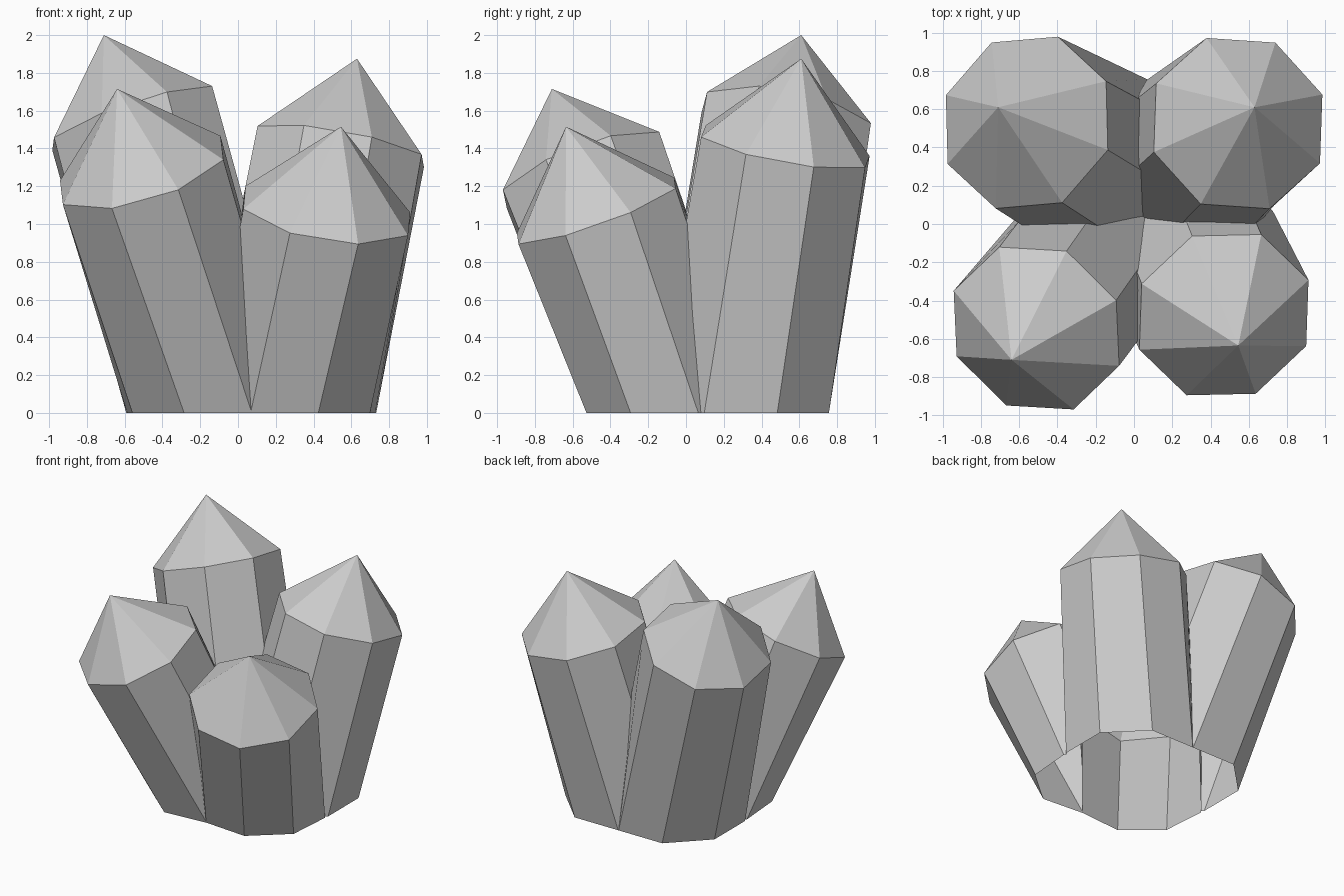
import bpy, bmesh, math
from mathutils import Vector

if "Cube" in bpy.data.objects:
    bpy.data.objects.remove(bpy.data.objects["Cube"])

SIDES = 8
RADIUS = 0.478   # rim radius of every crystal


def ring(center, u, v, radius, phase):
    return [center + radius * (u * math.cos(a) + v * math.sin(a))
            for a in (math.radians(phase) + math.tau * i / SIDES for i in range(SIDES))]


def crystal(name, base_xy, base_r, base_phase, rim_center, rim_phase, apex):
    """Leaning eight-sided prism with a pointed tip; its foot runs below z = 0."""
    c, tip = Vector(rim_center), Vector(apex)
    n = (tip - c).normalized()
    u = (Vector((1, 0, 0)) - n * n.x).normalized()
    v = n.cross(u)
    rim = ring(c, u, v, RADIUS, rim_phase)
    base = ring(Vector((*base_xy, 0)), Vector((1, 0, 0)), Vector((0, 1, 0)), base_r, base_phase)
    foot = [b + (b - r) * 0.15 for b, r in zip(base, rim)]

    bm = bmesh.new()
    lo = [bm.verts.new(p) for p in foot]
    hi = [bm.verts.new(p) for p in rim]
    top = bm.verts.new(tip)
    for i in range(SIDES):
        j = (i + 1) % SIDES
        bm.faces.new((lo[i], lo[j], hi[j], hi[i]))
        bm.faces.new((hi[i], hi[j], top))
    bm.faces.new(lo[::-1])
    bmesh.ops.triangulate(bm, faces=[f for f in bm.faces if len(f.verts) == SIDES])
    bmesh.ops.recalc_face_normals(bm, faces=bm.faces)
    me = bpy.data.meshes.new(name)
    bm.to_mesh(me)
    bm.free()
    ob = bpy.data.objects.new(name, me)
    bpy.context.collection.objects.link(ob)
    return ob


# Four crystals growing outward from one foot
parts = [
    crystal("crystal_cluster", (-0.125, 0.29), 0.505, 22.5,
            (-0.56, 0.53, 1.56), 24, (-0.71, 0.61, 2.0)),
    crystal("back_right_crystal", (0.265, 0.29), 0.505, 22.5,
            (0.544, 0.526, 1.41), 20.5, (0.63, 0.61, 1.875)),
    crystal("front_left_crystal", (-0.14, -0.08), 0.47, 27,
            (-0.51, -0.545, 1.285), 25, (-0.64, -0.71, 1.715)),
    crystal("front_right_crystal", (0.28, -0.08), 0.47, 18,
            (0.47, -0.475, 1.07), 20.6, (0.545, -0.635, 1.515)),
]

# Merge them into a single shell
cluster = parts[0]
for other in parts[1:]:
    mod = cluster.modifiers.new("merge", 'BOOLEAN')
    mod.operation = 'UNION'
    mod.solver = 'EXACT'
    mod.object = other
bpy.context.view_layer.update()
deps = bpy.context.evaluated_depsgraph_get()
merged = bpy.data.meshes.new_from_object(cluster.evaluated_get(deps))
cluster.modifiers.clear()
cluster.data = merged
for other in parts[1:]:
    bpy.data.objects.remove(other)

# Cut the foot off at the ground, leaving the shell open below
bm = bmesh.new()
bm.from_mesh(merged)
bmesh.ops.bisect_plane(bm, geom=bm.verts[:] + bm.edges[:] + bm.faces[:],
                       plane_co=(0, 0, 0), plane_no=(0, 0, 1), clear_inner=True)
bm.to_mesh(merged)
bm.free()
